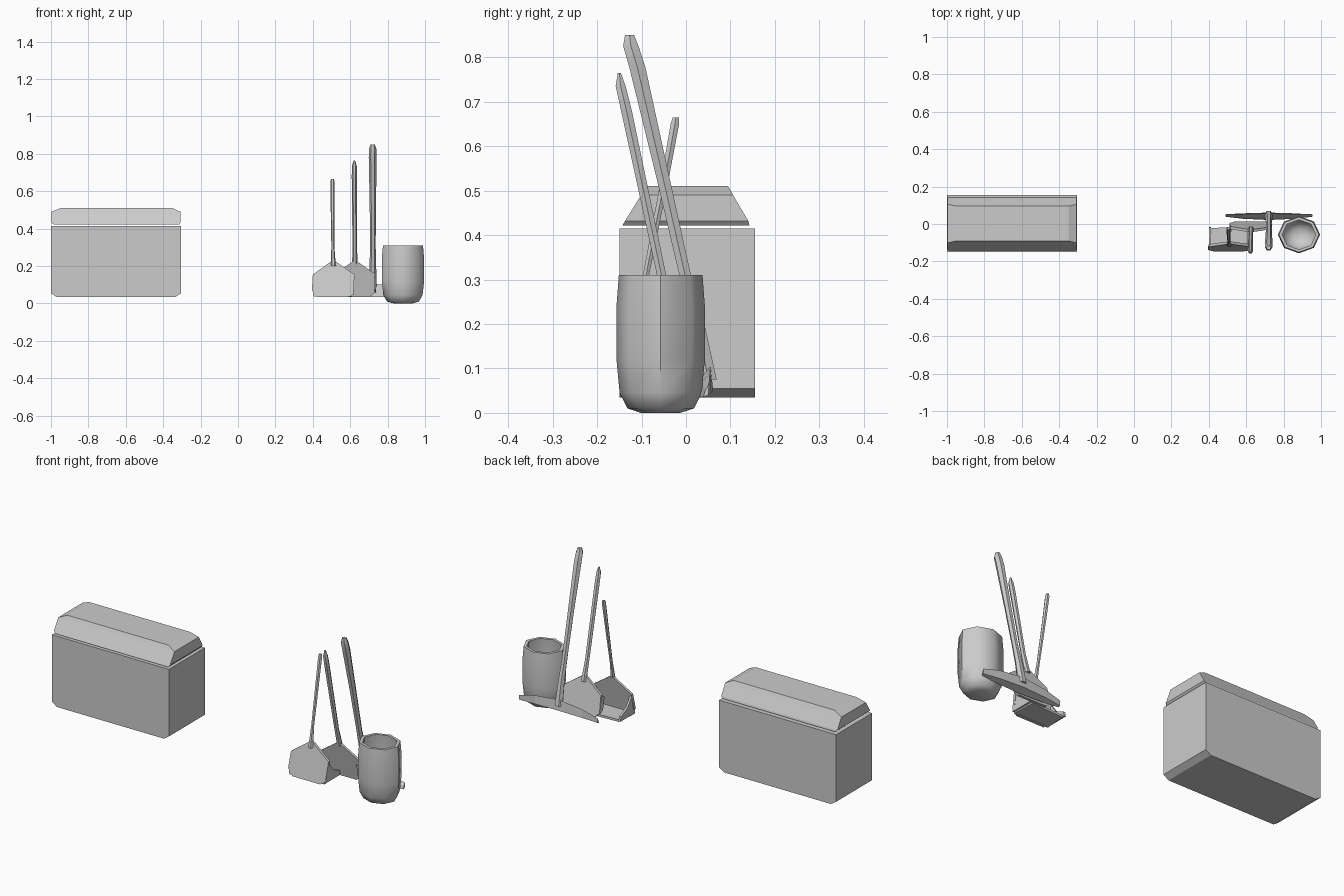
import bpy, bmesh, math
from mathutils import Vector

if "Cube" in bpy.data.objects:
    bpy.data.objects.remove(bpy.data.objects["Cube"])


def finish(name, bm, smooth=False):
    bmesh.ops.recalc_face_normals(bm, faces=bm.faces[:])
    me = bpy.data.meshes.new(name)
    bm.to_mesh(me)
    bm.free()
    ob = bpy.data.objects.new(name, me)
    bpy.context.collection.objects.link(ob)
    if smooth:
        bpy.ops.object.select_all(action='DESELECT')
        ob.select_set(True)
        bpy.context.view_layer.objects.active = ob
        bpy.ops.object.shade_smooth_by_angle(angle=math.radians(50))
    return ob


def skin(name, rings, smooth=False, caps=True):
    """Join equal-length rings of points into one surface."""
    bm = bmesh.new()
    vs = [[bm.verts.new(p) for p in r] for r in rings]
    n = len(vs[0])
    for a, b in zip(vs, vs[1:]):
        for i in range(n):
            j = (i + 1) % n
            bm.faces.new((a[i], a[j], b[j], b[i]))
    if caps:
        bm.faces.new(vs[0])
        bm.faces.new(vs[-1])
    return finish(name, bm, smooth)


def prism(name, pts, offset):
    return skin(name, [pts, [Vector(p) + Vector(offset) for p in pts]])


def rect(x0, x1, y0, y1, z):
    return [(x0, y0, z), (x1, y0, z), (x1, y1, z), (x0, y1, z)]


def handle(name, stations, sides=6):
    """Round shaft through (x, y, z, radius) stations."""
    skin(name, [[(x + r * math.cos(2 * math.pi * i / sides),
                  y + r * math.sin(2 * math.pi * i / sides), z)
                 for i in range(sides)] for x, y, z, r in stations], True)


# chest body and bevelled lid
skin("chest_body", [rect(-.97, -.335, -.15, .155, .035),
                    rect(-1, -.305, -.15, .155, .055),
                    rect(-1, -.305, -.15, .155, .415)])
skin("chest_lid", [rect(-.985, -.315, -.143, .143, .422),
                   rect(-.997, -.307, -.137, .14, .432),
                   rect(-.997, -.307, -.101, .106, .49),
                   rect(-.95, -.35, -.09, .095, .51)])

# hollow eight-sided jar
profile = [(.05, 0), (.085, .01), (.105, .045), (.113, .12), (.113, .24),
           (.107, .31), (.09, .31), (.098, .24), (.096, .12), (.08, .05), (.035, .025)]
skin("jar", [[(.882 + r * math.cos(i * math.pi / 4),
               -.057 + .88 * r * math.sin(i * math.pi / 4), z)
              for i in range(8)] for r, z in profile], True)

# scoop with back wall, floor and tapered side walls
blade = [(-.085, .035), (.08, .035), (.108, .06), (.113, .155),
         (.012, .225), (-.012, .225), (-.11, .155), (-.115, .07)]
prism("scoop_back", [(.51 + x, -.145 + .2 * (z - .04), z) for x, z in blade], (0, .014, 0))
prism("scoop_floor", [(.405, -.14, .05), (.61, -.14, .05),
                      (.605, -.012, .05), (.415, -.022, .05)], (0, 0, -.012))
for side, x in (("left", .4), ("right", .607)):
    prism("scoop_side_" + side, [(x, -.14, .045), (x, -.015, .045), (x, -.02, .07),
                                 (x, -.075, .095), (x, -.115, .15)], (.011, 0, 0))
handle("scoop_handle", [(.51, -.113, .2, .013), (.507, -.09, .31, .008),
                        (.505, -.045, .54, .01), (.505, -.025, .65, .011),
                        (.505, -.023, .665, .008)])

# flat shovel, with side edges turned slightly forward
prism("shovel_blade", [(.625 + x, .012 - .22 * (z - .04), z) for x, z in blade], (0, -.014, 0))
for side, s in (("left", -1), ("right", 1)):
    x = .625 + s * .105
    prism("shovel_edge_" + side, [(x, .0, .06), (x, -.028, .075), (x, -.04, .14),
                                  (x, -.018, .155)], (s * .008, 0, 0))
handle("shovel_handle", [(.625, -.025, .2, .015), (.624, -.055, .31, .012),
                         (.622, -.134, .68, .014), (.622, -.147, .735, .013),
                         (.622, -.15, .765, .004)])

# long tool: tapered cross head with a thick centre
head = [(.49, .04, .02), (.58, .065, .04), (.72, .08, .052), (.86, .065, .04), (.955, .04, .02)]
skin("cross_head", [[(x, .05 + (t - .02) * .35, .04 + .3 * (t - .02)),
                     (x, .05 - t * .55, .036),
                     (x, .05 - t * .35, .036 + (h - .02) * .7),
                     (x, .05 + t * .1, .036 + h - .01)] for x, h, t in head])
handle("cross_handle", [(.72, .05, .075, .022), (.721, .028, .19, .018),
                        (.721, -.002, .31, .015), (.721, -.052, .53, .017),
                        (.72, -.11, .78, .021), (.72, -.124, .825, .02),
                        (.72, -.127, .85, .012)])
